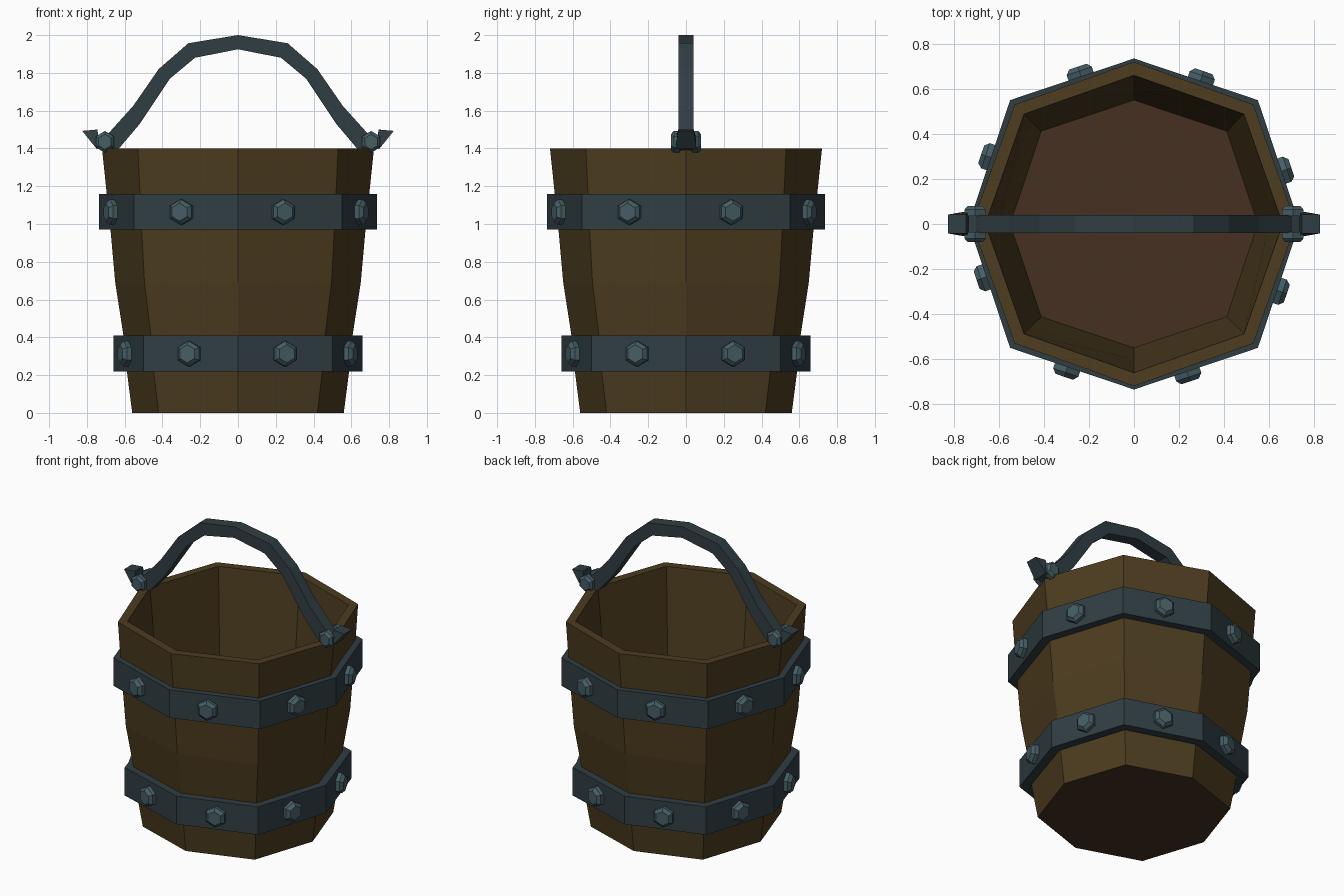
import bpy, bmesh
from math import cos, sin, pi
from mathutils import Vector, Matrix

if "Cube" in bpy.data.objects:
    bpy.data.objects.remove(bpy.data.objects["Cube"])


def material(name, rgb):
    m = bpy.data.materials.new(name)
    m.diffuse_color = (*rgb, 1)
    m.use_nodes = True
    m.node_tree.nodes["Principled BSDF"].inputs["Base Color"].default_value = m.diffuse_color
    return m


WOOD = material("wood", (0.075, 0.046, 0.014))
FLOOR = material("floor_wood", (0.06, 0.03, 0.014))
IRON = material("iron", (0.03, 0.048, 0.056))
BOLT = material("bolt_iron", (0.06, 0.11, 0.13))


def finish(name, bm, mat):
    bmesh.ops.recalc_face_normals(bm, faces=bm.faces)
    me = bpy.data.meshes.new(name)
    bm.to_mesh(me)
    bm.free()
    ob = bpy.data.objects.new(name, me)
    bpy.context.collection.objects.link(ob)
    me.materials.append(mat)
    return ob


def octagon(bm, r, d, z):
    """Ring of 8: radius r on the axes, corner coordinate d on the diagonals."""
    return [bm.verts.new((q * cos(k * pi / 4), q * sin(k * pi / 4), z))
            for k in range(8) for q in [d * 2 ** 0.5 if k % 2 else r]]


def bridge(bm, a, b):
    n = len(a)
    for i in range(n):
        bm.faces.new((a[i], a[(i + 1) % n], b[(i + 1) % n], b[i]))


def lathe(name, profile, mat, closed=False, caps=False):
    bm = bmesh.new()
    rings = [octagon(bm, *p) for p in profile]
    for a, b in zip(rings, rings[1:]):
        bridge(bm, a, b)
    if closed:
        bridge(bm, rings[-1], rings[0])
    if caps:
        bm.faces.new(rings[0])
        bm.faces.new(rings[-1])
    return finish(name, bm, mat)


# Staved wooden tub: outside up, over the rim, inside down to the floor
tub = lathe("bucket_tub", [
    (0.56, 0.42, 0), (0.587, 0.445, 0.21), (0.605, 0.46, 0.4), (0.65, 0.495, 0.69),
    (0.675, 0.51, 0.97), (0.72, 0.53, 1.4), (0.66, 0.488, 1.4),
    (0.60, 0.455, 0.7), (0.55, 0.412, 0.03)], WOOD, caps=True)
tub.data.materials.append(FLOOR)
for p in tub.data.polygons:
    if len(p.vertices) == 8:
        p.material_index = 1

# Iron hoops
HOOPS = {"lower": (0.66, 0.50, 0.22, 0.41, (-0.255, 0.245)),
         "upper": (0.735, 0.55, 0.97, 1.16, (-0.295, 0.235))}
for name, (r, d, z0, z1, _) in HOOPS.items():
    lathe(name + "_hoop", [(r, d, z0), (r, d, z1), (r - 0.06, d - 0.045, z1),
                           (r - 0.06, d - 0.045, z0)], IRON, closed=True)


def add_bolt(bm, pos, normal, rad, height, stretch=1.0):
    """Six-sided stud tapering away from its base."""
    n = Vector(normal).normalized()
    up = Vector((0, 0, 1))
    side = up.cross(n)
    rings = []
    for h, s in ((-0.01, 1), (height * 0.55, 1), (height, 0.7)):
        rings.append([bm.verts.new(Vector(pos) + n * h + side * (s * rad * sin(k * pi / 3))
                                   + up * (s * rad * stretch * cos(k * pi / 3)))
                      for k in range(6)])
    bridge(bm, rings[0], rings[1])
    bridge(bm, rings[1], rings[2])
    bm.faces.new(rings[0])
    bm.faces.new(rings[2])


# Studs: two per quarter turn on each hoop
for name, (r, d, z0, z1, xs) in HOOPS.items():
    bm = bmesh.new()
    for turn in range(4):
        rot = Matrix.Rotation(turn * pi / 2, 3, 'Z')
        for x in xs:
            y = -r + (r - d) * abs(x) / d
            nrm = Vector(((r - d) * (1 if x > 0 else -1), -d, 0))
            add_bolt(bm, rot @ Vector((x, y, (z0 + z1) / 2 - 0.002)), rot @ nrm, 0.068, 0.045)
    finish(name + "_hoop_bolts", bm, BOLT)

# Bail handle: outer/inner point pairs on the right half, mirrored in the path
half = [((0, 2.0), (0, 1.925)), ((0.263, 1.957), (0.228, 1.88)),
        ((0.42, 1.82), (0.36, 1.77)), ((0.555, 1.625), (0.52, 1.53)),
        ((0.69, 1.475), (0.63, 1.40)), ((0.715, 1.44), (0.69, 1.39))]
pairs = [((-a[0], a[1]), (-b[0], b[1])) for a, b in half[:0:-1]] + half
bm = bmesh.new()
prev = None
for (ox, oz), (ix, iz) in pairs:
    ring = [bm.verts.new(c) for c in ((ox, -0.04, oz), (ox, 0.04, oz),
                                      (ix, 0.04, iz), (ix, -0.04, iz))]
    if prev:
        bridge(bm, prev, ring)
    else:
        bm.faces.new(ring)
    prev = ring
bm.faces.new(prev)
finish("handle", bm, IRON)

# Flared hook tips and side pegs at both handle ends
tips, pegs = bmesh.new(), bmesh.new()
for s in (-1, 1):
    rings = []
    for (ax, az), (bx, bz), w in (((0.67, 1.47), (0.69, 1.385), 0.05),
                                  ((0.735, 1.445), (0.75, 1.40), 0.055),
                                  ((0.745, 1.50), (0.825, 1.493), 0.042)):
        rings.append([tips.verts.new(c) for c in ((s * ax, -w, az), (s * ax, w, az),
                                                  (s * bx, w, bz), (s * bx, -w, bz))])
    bridge(tips, rings[0], rings[1])
    bridge(tips, rings[1], rings[2])
    tips.faces.new(rings[0])
    tips.faces.new(rings[2])
    for side in (-1, 1):
        add_bolt(pegs, (s * 0.705, side * 0.045, 1.435), (0, side, 0), 0.055, 0.035, 1.05)
finish("handle_hook_tips", tips, IRON)
finish("handle_pegs", pegs, BOLT)
